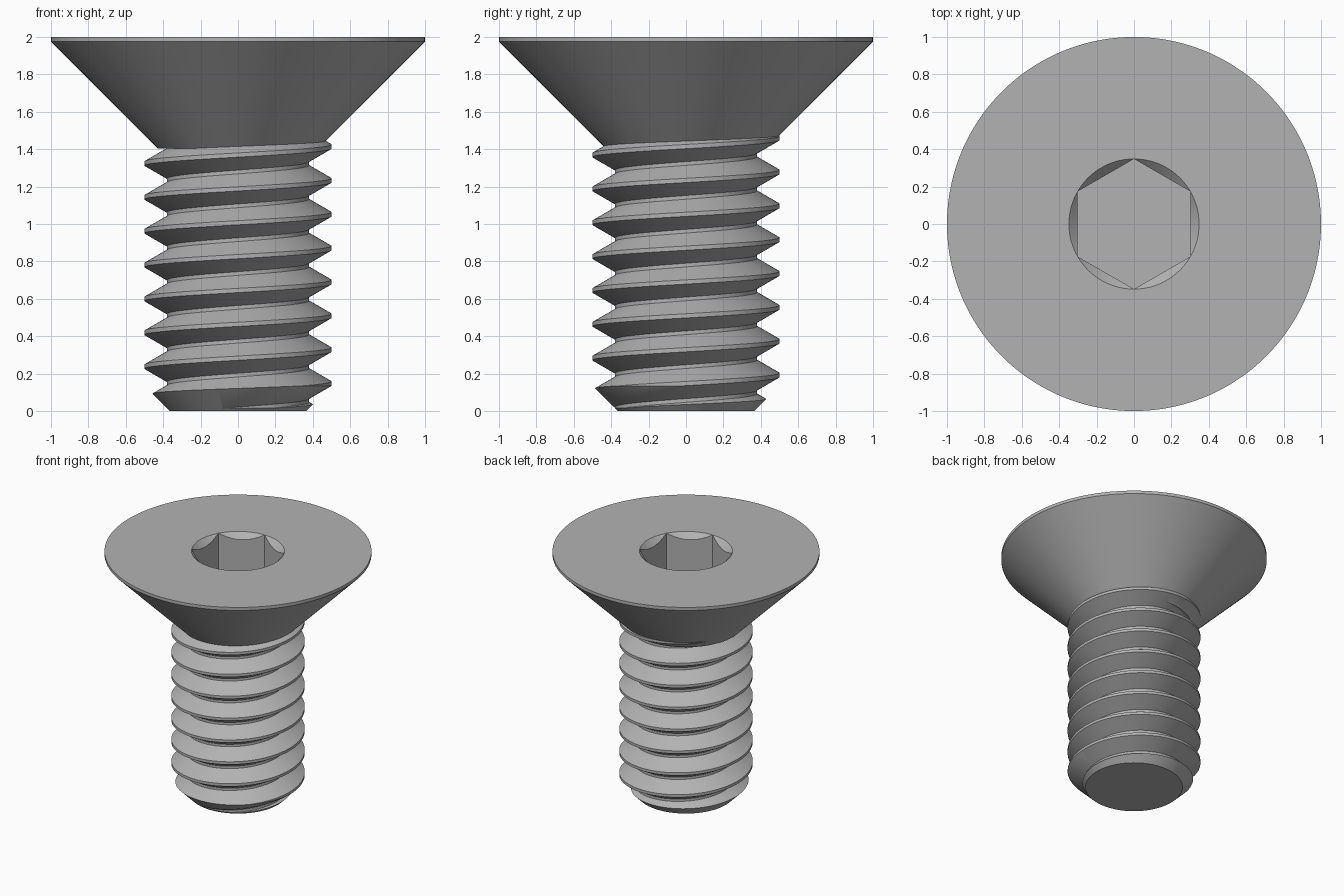
import bpy, bmesh, math

if "Cube" in bpy.data.objects:
    bpy.data.objects.remove(bpy.data.objects["Cube"], do_unlink=True)

SEGMENTS = 128
PITCH = 0.181
CREST_Z = 1.414              # crest height on the +x side, just under the head
CREST_R, ROOT_R = 0.5, 0.38
TURNS_BELOW, TURNS = 9, 10

steel = bpy.data.materials.new("grey_steel")
steel.use_nodes = True
GREY = (0.45, 0.45, 0.45, 1)
steel.diffuse_color = GREY
steel.node_tree.nodes["Principled BSDF"].inputs["Base Color"].default_value = GREY


def make_object(name, bm):
    bmesh.ops.recalc_face_normals(bm, faces=bm.faces[:])
    mesh = bpy.data.meshes.new(name)
    bm.to_mesh(mesh)
    bm.free()
    mesh.materials.append(steel)
    obj = bpy.data.objects.new(name, mesh)
    bpy.context.collection.objects.link(obj)
    return obj


def lathe(name, profile, sides=SEGMENTS, turn=0.5):
    """Closed solid of revolution from (radius, z) points, bottom to top."""
    bm = bmesh.new()
    rings = []
    for r, z in profile:
        angles = [math.tau * (i + turn) / sides for i in range(sides)]
        rings.append([bm.verts.new((r * math.cos(a), r * math.sin(a), z)) for a in angles])
    for low, high in zip(rings, rings[1:]):
        for i in range(sides):
            j = (i + 1) % sides
            bm.faces.new((low[i], low[j], high[j], high[i]))
    bm.faces.new(rings[0])
    bm.faces.new(rings[-1])
    return make_object(name, bm)


def combine(target, other, operation):
    """Boolean the other solid into the target, then drop it."""
    mod = target.modifiers.new("cut", "BOOLEAN")
    mod.operation, mod.solver, mod.object = operation, "EXACT", other
    bpy.context.view_layer.objects.active = target
    bpy.ops.object.modifier_apply(modifier=mod.name)
    bpy.data.objects.remove(other, do_unlink=True)


def helical_thread(name):
    """Right-handed 60 degree thread as one winding strip, capped at both ends."""
    half_crest = PITCH / 16
    flank = (CREST_R - ROOT_R) * math.tan(math.radians(30))
    section = [(CREST_R, -half_crest), (CREST_R, half_crest),
               (ROOT_R, half_crest + flank), (ROOT_R, PITCH - half_crest - flank)]
    n, rows = len(section), len(section) * TURNS
    bm = bmesh.new()
    columns = []
    for i in range(SEGMENTS):
        a = math.tau * i / SEGMENTS
        column = []
        for j in range(rows + 1 + (n if i == 0 else 0)):
            r, dz = section[j % n]
            z = CREST_Z + PITCH * (j // n - TURNS_BELOW + i / SEGMENTS) + dz
            column.append(bm.verts.new((r * math.cos(a), r * math.sin(a), z)))
        columns.append(column)
    columns.append(columns[0][n:])       # the seam joins one turn higher
    for left, right in zip(columns, columns[1:]):
        for j in range(rows):
            bm.faces.new((left[j], right[j], right[j + 1], left[j + 1]))
    bottom, top = bm.verts.new((0, 0, -0.5)), bm.verts.new((0, 0, 2))
    for edge in [e for e in bm.edges if e.is_boundary]:
        a, b = edge.verts
        bm.faces.new((a, b, bottom if a.co.z < 1 else top))
    return make_object(name, bm)


# Threaded shank, trimmed to length with a chamfered tip
screw = helical_thread("socket_screw")
combine(screw, lathe("tip_trim", [(0.365, 0), (0.6, 0.235), (0.6, 1.5)]), "INTERSECT")

# Countersunk head with a thin straight rim
combine(screw, lathe("head", [(0.43, 1.405), (1, 1.975), (1, 2)]), "UNION")

# Hexagonal socket with a chamfered mouth
HEX_R = 0.348
combine(screw, lathe("hex_socket", [(HEX_R, 1.54), (HEX_R, 2.1)], 6), "DIFFERENCE")
combine(screw, lathe("socket_mouth", [(HEX_R - 0.1, 1.9), (HEX_R + 0.05, 2.05)]), "DIFFERENCE")

bpy.ops.object.select_all(action="DESELECT")
screw.select_set(True)
bpy.context.view_layer.objects.active = screw
bpy.ops.object.shade_smooth_by_angle(angle=math.radians(25))
